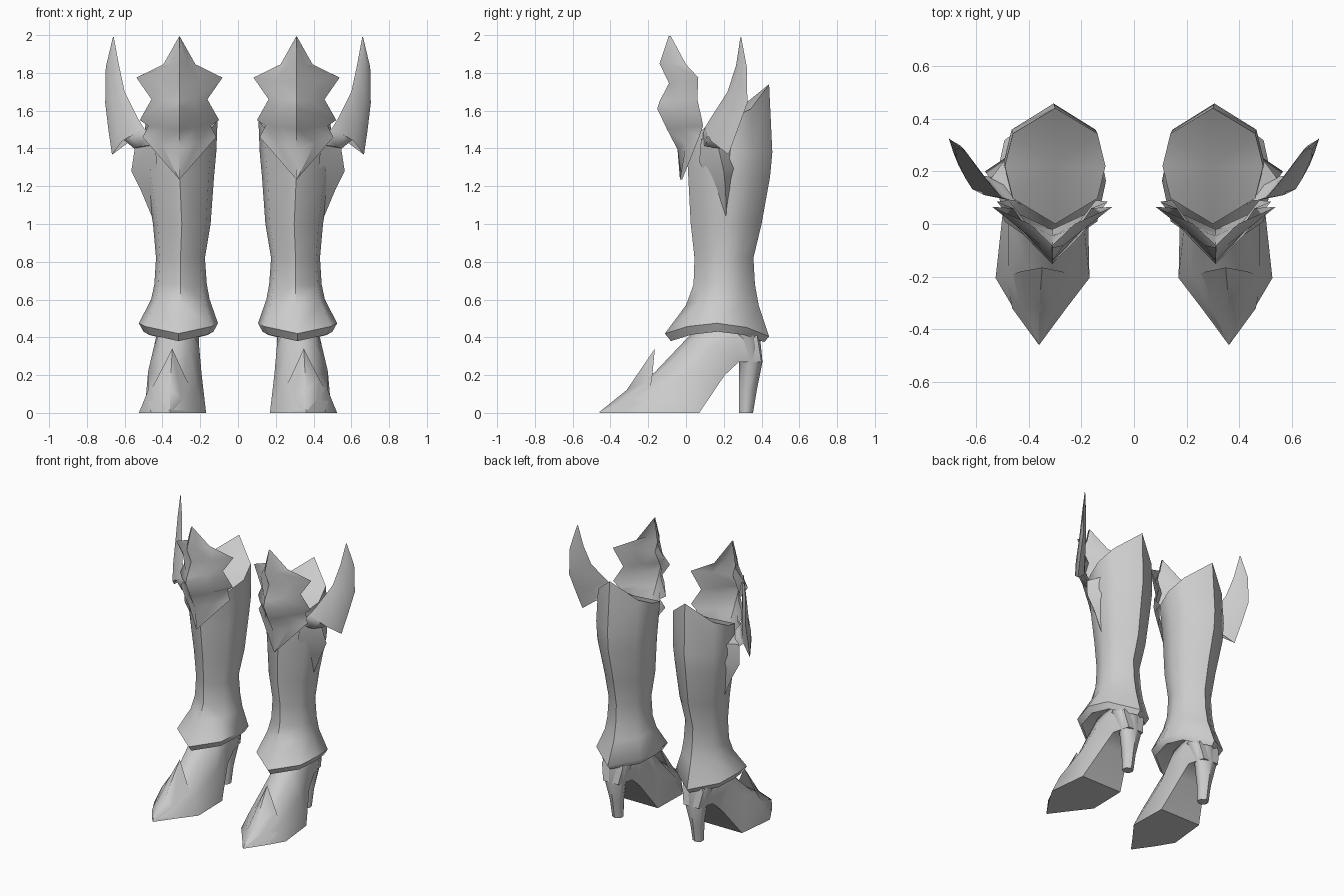
import bpy, bmesh, math

steel = bpy.data.materials.new("grey")
steel.diffuse_color = (0.6, 0.6, 0.6, 1)


def finish(name, bm, closed=True, angle=50):
    """Turn a bmesh into a smooth, mirrored object."""
    bmesh.ops.remove_doubles(bm, verts=bm.verts, dist=0.0005)
    if closed:
        bmesh.ops.recalc_face_normals(bm, faces=bm.faces)
    me = bpy.data.meshes.new(name)
    bm.to_mesh(me)
    bm.free()
    me.materials.append(steel)
    ob = bpy.data.objects.new(name, me)
    bpy.context.collection.objects.link(ob)
    bpy.ops.object.select_all(action='DESELECT')
    ob.select_set(True)
    bpy.context.view_layer.objects.active = ob
    bpy.ops.object.shade_smooth_by_angle(angle=math.radians(angle))
    mod = ob.modifiers.new("pair", 'MIRROR')
    mod.use_mirror_merge = False
    return ob


def loft(name, rings, loop=True, caps=True, angle=50):
    """Skin equal-length rows of points; loop closes each row."""
    bm = bmesh.new()
    rows = [[bm.verts.new(p) for p in r] for r in rings]
    n = len(rows[0])
    for a, b in zip(rows, rows[1:]):
        for i in range(n if loop else n - 1):
            j = (i + 1) % n
            bm.faces.new((a[i], a[j], b[j], b[i]))
    if caps:
        for r in (rows[0], rows[-1]):
            mid = bm.verts.new([sum(v.co[k] for v in r) / n for k in range(3)])
            for i in range(n):
                bm.faces.new((r[i], r[(i + 1) % n], mid))
    return finish(name, bm, loop, angle)


# Boot shaft with flared ankle cuff: eight-sided rings
UNIT = [(0, -1), (.84, -.56), (1, 0), (.84, .56), (0, 1), (-.84, .56), (-1, 0), (-.84, -.56)]


def ring(x0, x1, y0, y1, z, front=0, back=0):
    cx, cy, hx, hy = (x0 + x1) / 2, (y0 + y1) / 2, (x1 - x0) / 2, (y1 - y0) / 2
    return [(cx + u * hx, cy + v * hy, z + v * v * (front if v < 0 else back)) for u, v in UNIT]


loft("boot_shaft", [
    ring(.19, .45, .02, .38, .46),
    ring(.13, .50, -.08, .415, .43, -.05, -.055),
    ring(.106, .525, -.112, .44, .475, -.055, -.07),
    ring(.15, .46, 0, .385, .60, -.03, -.03),
    ring(.165, .443, .04, .365, .68),
    ring(.175, .434, .045, .357, .82),
    ring(.145, .45, .025, .40, 1.0),
    ring(.127, .49, .012, .445, 1.25),
    ring(.115, .495, .005, .457, 1.38),
    ring(.108, .49, 0, .44, 1.55, -.13, .19)])


# Foot: slanted arches from toe to heel
def arch(cx, hb, yb, zb, ht, yt, zt):
    """Sole corners, shoulders and crown of one foot section."""
    ym, zm = yb * .45 + yt * .55, zb * .45 + zt * .55
    yh, zh = yb * .12 + yt * .88, zb * .12 + zt * .88
    hm = hb * .45 + ht * .55
    return [(cx - hb, yb, zb), (cx - hm, ym, zm), (cx - ht * .6, yh, zh), (cx, yt, zt),
            (cx + ht * .6, yh, zh), (cx + hm, ym, zm), (cx + hb, yb, zb)]


loft("foot", [
    arch(.36, .003, -.455, 0, .002, -.452, .006),
    arch(.357, .10, -.32, 0, .05, -.315, .11),
    arch(.347, .178, -.205, 0, .09, -.165, .215),
    arch(.335, .16, .07, 0, .125, .01, .40),
    arch(.325, .10, .205, .20, .135, .10, .48),
    arch(.32, .09, .28, .27, .135, .24, .50),
    arch(.32, .06, .40, .27, .10, .365, .48)])

# Pointed toe cap whose rear tip rises over the instep
loft("toe_cap", [
    [(.36 + s * w, y, z) for s, w, y, z in rows] for rows in (
        [(-1, .002, -.457, .002), (-1, .001, -.457, .004), (0, 0, -.457, .006), (1, .001, -.457, .004), (1, .002, -.457, .002)],
        [(-1, .102, -.32, .004), (-1, .06, -.32, .075), (0, 0, -.315, .12), (1, .06, -.32, .075), (1, .102, -.32, .004)],
        [(-1, .145, -.20, .08), (-1, .085, -.18, .18), (-1, .012, -.165, .34), (1, .07, -.18, .18), (1, .125, -.20, .08)])],
    loop=False, caps=False, angle=60)


# Tapered heel
def heel(hx, y0, y1, z):
    return [(.32 + u * hx, (y0 + y1) / 2 + v * (y1 - y0) / 2, z) for u, v in UNIT]


loft("heel", [heel(.036, .28, .355, 0), heel(.045, .28, .375, .12),
              heel(.075, .28, .405, .27), heel(.115, .23, .39, .42)])

# Jagged knee plate: rows of edge, ridge, edge (half width, edge y, edge z, ridge y, ridge z)
PLATE = [(.001, -.08, 1.994, -.08, 1.995), (.085, 0, 1.845, -.14, 1.85), (.228, .065, 1.775, -.09, 1.745),
         (.148, .06, 1.66, -.14, 1.65), (.21, .085, 1.55, -.152, 1.61), (.165, .09, 1.52, -.10, 1.50),
         (.195, .07, 1.46, -.045, 1.395), (.001, -.02, 1.236, -.02, 1.235)]
loft("knee_plate", [
    [(.31 - h, ye, ze), (.31 - h * .5, (ye + yr) / 2 - .012, (ze + zr) / 2), (.31, yr, zr),
     (.31 + h * .5, (ye + yr) / 2 - .012, (ze + zr) / 2), (.31 + h, ye, ze)]
    for h, ye, ze, yr, zr in PLATE], loop=False, caps=False, angle=60)

# Curved side spike: rows of inner edge and outer edge with a thickness between
SPIKE = [((.658, .288, 1.99), (.662, .292, 1.99), .001), ((.63, .265, 1.84), (.70, .322, 1.83), .012),
         ((.60, .22, 1.70), (.703, .325, 1.64), .022), ((.53, .13, 1.56), (.685, .27, 1.49), .03),
         ((.50, .10, 1.51), (.667, .225, 1.367), .03), ((.47, .09, 1.48), (.61, .19, 1.45), .03),
         ((.43, .09, 1.42), (.55, .18, 1.40), .03)]


def blade(a, b, t):
    m = [(p + q) / 2 for p, q in zip(a, b)]
    return [a, (m[0] + t, m[1] - t, m[2]), b, (m[0] - t * .4, m[1] + t * .4, m[2])]


loft("side_spike", [blade(*s) for s in SPIKE], angle=60)

# Fin below the spike, running down into the shaft
loft("spike_fin", [
    [(.44, .08, 1.45), (.545, .17, 1.41), (.47, .27, 1.43)],
    [(.43, .07, 1.33), (.565, .20, 1.28), (.46, .27, 1.30)],
    [(.43, .13, 1.19), (.515, .21, 1.18), (.45, .25, 1.20)],
    [(.43, .20, 1.03), (.45, .212, 1.025), (.43, .22, 1.03)]])
